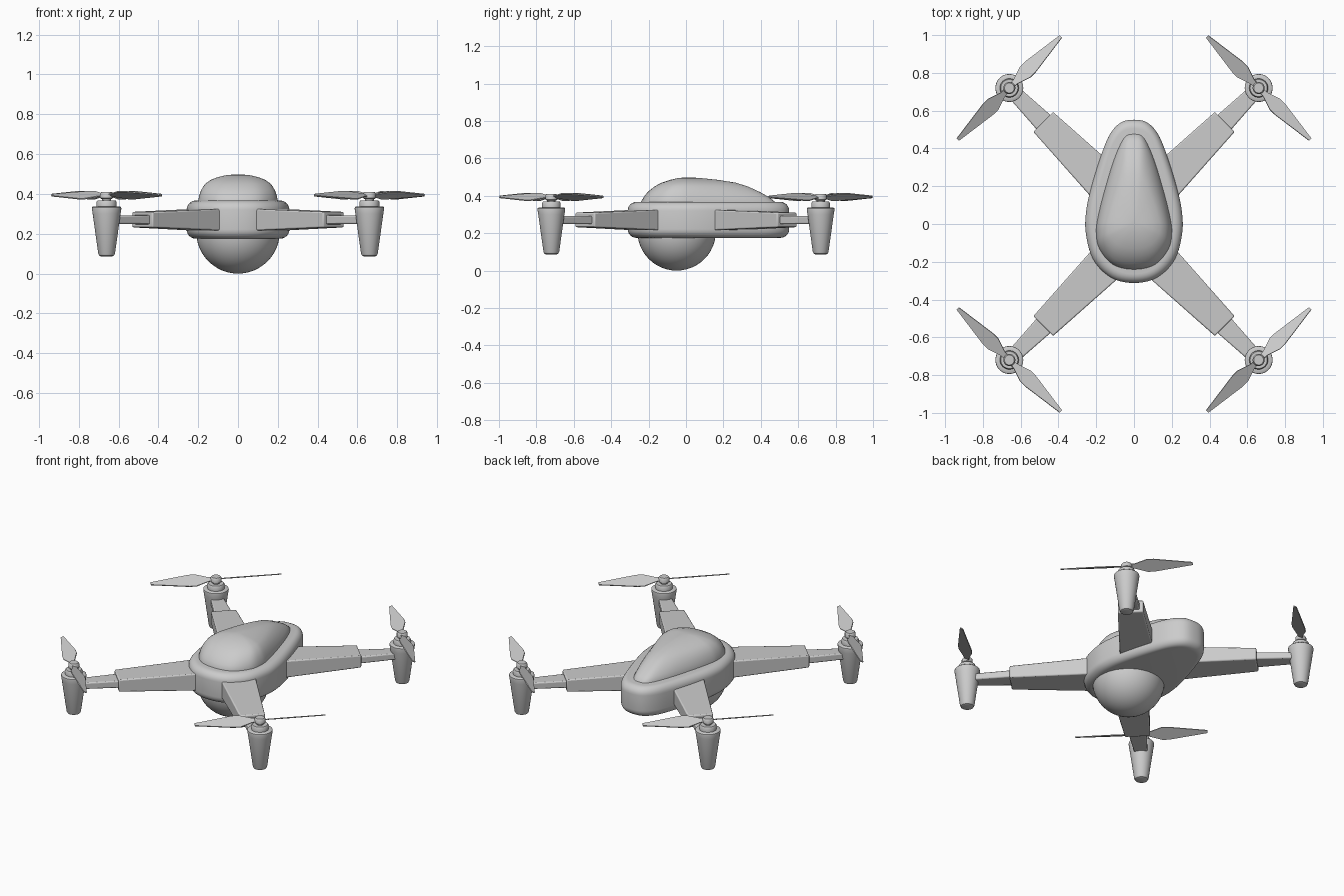
import bpy, bmesh
from math import sin, cos, pi, radians, sqrt
from mathutils import Vector, Matrix

if "Cube" in bpy.data.objects:
    bpy.data.objects.remove(bpy.data.objects["Cube"])


def loft(name, rings, angle=40, bevel=0, matrix=None):
    """Skin a stack of equal-length closed rings and cap both ends."""
    bm = bmesh.new()
    loops = [[bm.verts.new(p) for p in r] for r in rings]
    n = len(loops[0])
    for a, b in zip(loops, loops[1:]):
        for i in range(n):
            j = (i + 1) % n
            bm.faces.new((a[i], a[j], b[j], b[i]))
    bm.faces.new(loops[0])
    bm.faces.new(loops[-1])
    if matrix:
        bm.transform(matrix)
    bmesh.ops.recalc_face_normals(bm, faces=bm.faces[:])
    me = bpy.data.meshes.new(name)
    bm.to_mesh(me)
    bm.free()
    ob = bpy.data.objects.new(name, me)
    bpy.context.collection.objects.link(ob)
    if bevel:
        m = ob.modifiers.new("bevel", 'BEVEL')
        m.width, m.segments = bevel, 2
    bpy.ops.object.select_all(action='DESELECT')
    ob.select_set(True)
    bpy.context.view_layer.objects.active = ob
    bpy.ops.object.shade_smooth_by_angle(angle=radians(angle))
    return ob


def outline(half, steps=5):
    """Mirror a half outline in x and smooth it as a closed Catmull-Rom loop."""
    pts = [Vector(p) for p in half]
    pts += [Vector((-p.x, p.y)) for p in pts[-2:0:-1]]
    n, out = len(pts), []
    for i in range(n):
        a, b, c, d = (pts[(i + k) % n] for k in (-1, 0, 1, 2))
        for s in range(steps):
            t = s / steps
            out.append(0.5 * (2 * b + (c - a) * t + (2 * a - 5 * b + 4 * c - d) * t * t
                              + (3 * b - a - 3 * c + d) * t ** 3))
    return out


def lathe(name, profile, x, y, n=32):
    rings = [[(x + r * cos(2 * pi * i / n), y + r * sin(2 * pi * i / n), z)
              for i in range(n)] for r, z in profile]
    return loft(name, rings)


# Egg-shaped hull with rounded upper and lower rims
hull = outline([(0, .552), (.07, .537), (.127, .476), (.172, .37), (.225, .2), (.253, .07),
                (.255, -.05), (.215, -.19), (.12, -.285), (0, -.312)])
R = .047
prof = [(R * (1 - sin(a)), .175 + R * (1 - cos(a))) for a in [k * pi / 12 for k in range(7)]]
prof += [(R * (1 - cos(a)), .367 - R * (1 - sin(a))) for a in [k * pi / 12 for k in range(7)]]
loft("hull", [[(p.x * (1 - d / .257), .12 + (p.y - .12) * (1 - d / .432), z) for p in hull]
              for d, z in prof])

# Domed canopy: each layer is (z, width scale, y min, y max)
dome = outline([(0, .48), (.05, .462), (.1, .36), (.15, .2), (.188, .05), (.2, -.04),
                (.183, -.13), (.11, -.215), (0, -.24)])
layers = [(.34, 1, -.24, .48), (.368, 1, -.24, .475), (.395, .97, -.225, .44),
          (.42, .925, -.205, .395), (.45, .83, -.168, .33), (.47, .69, -.13, .265),
          (.485, .5, -.085, .17), (.494, .3, -.045, .085), (.498, .1, -.01, .03)]
loft("canopy", [[(p.x * s, a + (p.y + .24) / .72 * (b - a), z) for p in dome]
                for z, s, a, b in layers], angle=60)

# Camera ball under the hull
N = 24
lathe("camera_ball", [(.21 * max(sin(pi * k / N), .002), .21 - .21 * cos(pi * k / N))
                      for k in range(N + 1)], 0, -.05, 48)


def beam(name, sections, matrix):
    rings = [[(t, -w, a), (t, w, a), (t, w, b), (t, -w, b)] for t, w, a, b in sections]
    return loft(name, rings, bevel=.007, matrix=matrix)


# Four corners: arm, motor pod and propeller
for sx, sy in ((1, 1), (-1, 1), (-1, -1), (1, -1)):
    tag = ("back_" if sy > 0 else "front_") + ("right" if sx > 0 else "left")
    heading = Vector((sx, sy)).angle_signed(Vector((1, 0)))
    along = Matrix.Translation((0, sy * .06, 0)) @ Matrix.Rotation(heading, 4, 'Z')
    x, y = sx * .66, sy * .72
    beam("arm_" + tag, [(.12, .108, .212, .328), (.68, .074, .232, .31)], along)
    beam("arm_tip_" + tag, [(.6, .058, .247, .294), (.93, .036, .25, .29)], along)
    lathe("motor_pod_" + tag, [(.03, .087), (.037, .09), (.042, .1), (.07, .3), (.074, .325),
                               (.073, .333), (.068, .337), (.05, .337), (.05, .36),
                               (.045, .368), (.022, .368), (.022, .38)], x, y)
    lathe("propeller_hub_" + tag, [(.026, .375), (.032, .38), (.032, .402), (.026, .41)], x, y, 24)

    # Two flat pitched blades set square to the arm
    half = [(.015, .013), (.05, .017), (.12, .043), (.16, .043), (.385, .009)]
    plan = half + [(r, -s) for r, s in reversed(half)]
    for k in (0, 1):
        spin = (Matrix.Translation((x, y, .394))
                @ Matrix.Rotation(heading + pi / 2 + k * pi, 4, 'Z')
                @ Matrix.Rotation(radians(-26), 4, 'X'))
        loft("propeller_blade_%s_%d" % (tag, k + 1),
             [[(r, s, h) for r, s in plan] for h in (-.003, .003)], matrix=spin)
